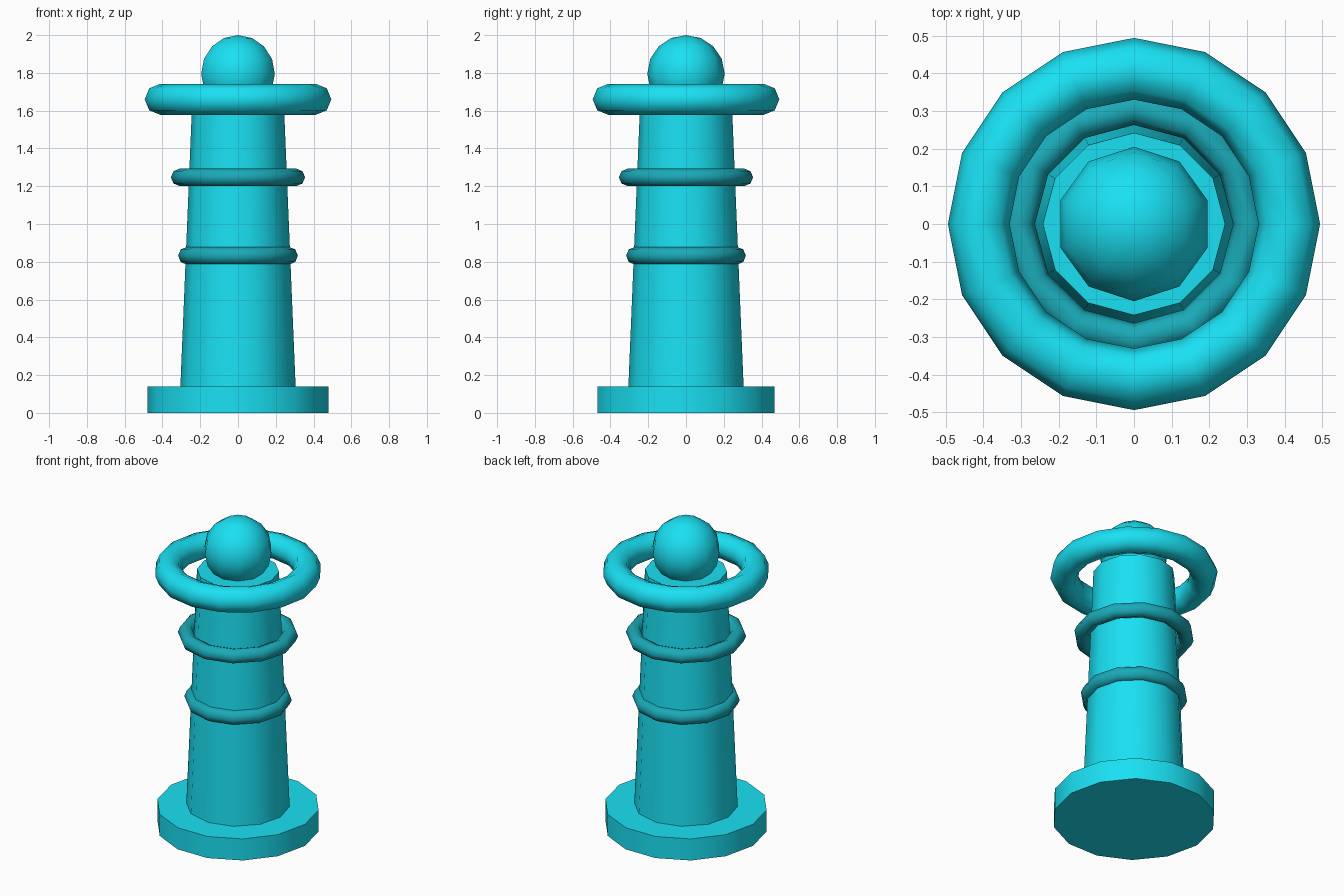
import bpy
import math

if "Cube" in bpy.data.objects:
    bpy.data.objects.remove(bpy.data.objects["Cube"])


def material(name, color):
    m = bpy.data.materials.new(name)
    m.diffuse_color = (*color, 1)
    m.use_nodes = True
    m.node_tree.nodes["Principled BSDF"].inputs["Base Color"].default_value = m.diffuse_color
    return m


cyan = material("cyan", (0.01, 0.75, 0.9))
teal = material("teal", (0.01, 0.4, 0.48))


def finish(name, mat, angle):
    ob = bpy.context.object
    ob.name = name
    ob.data.materials.append(mat)
    bpy.ops.object.shade_smooth_by_angle(angle=math.radians(angle))
    return ob


def frustum(name, sides, r1, r2, z1, z2, start):
    bpy.ops.mesh.primitive_cone_add(vertices=sides, radius1=r1, radius2=r2,
                                    depth=z2 - z1, location=(0, 0, (z1 + z2) / 2))
    bpy.context.object.rotation_euler.z = math.radians(start)
    bpy.ops.object.transform_apply(location=False, rotation=True, scale=False)
    finish(name, cyan, 40)


def ring(name, sides, major, minor, z, mat):
    bpy.ops.mesh.primitive_torus_add(major_segments=sides, minor_segments=8,
                                     major_radius=major, minor_radius=minor,
                                     location=(0, 0, z))
    finish(name, mat, 80)


# Foot disc and tapered column (corners on the x axis)
frustum("base", 14, 0.48, 0.48, 0, 0.14, 90)
frustum("column", 12, 0.305, 0.242, 0.14, 1.66, 0)

# Two trim bands and the wide gallery ring
ring("lower_band", 12, 0.27, 0.047, 0.832, teal)
ring("upper_band", 12, 0.309, 0.046, 1.247, teal)
ring("gallery_ring", 16, 0.412, 0.082, 1.66, cyan)

# Ball on top
bpy.ops.mesh.primitive_uv_sphere_add(segments=10, ring_count=8, radius=0.205,
                                     location=(0, 0, 1.795))
finish("ball", cyan, 80)
